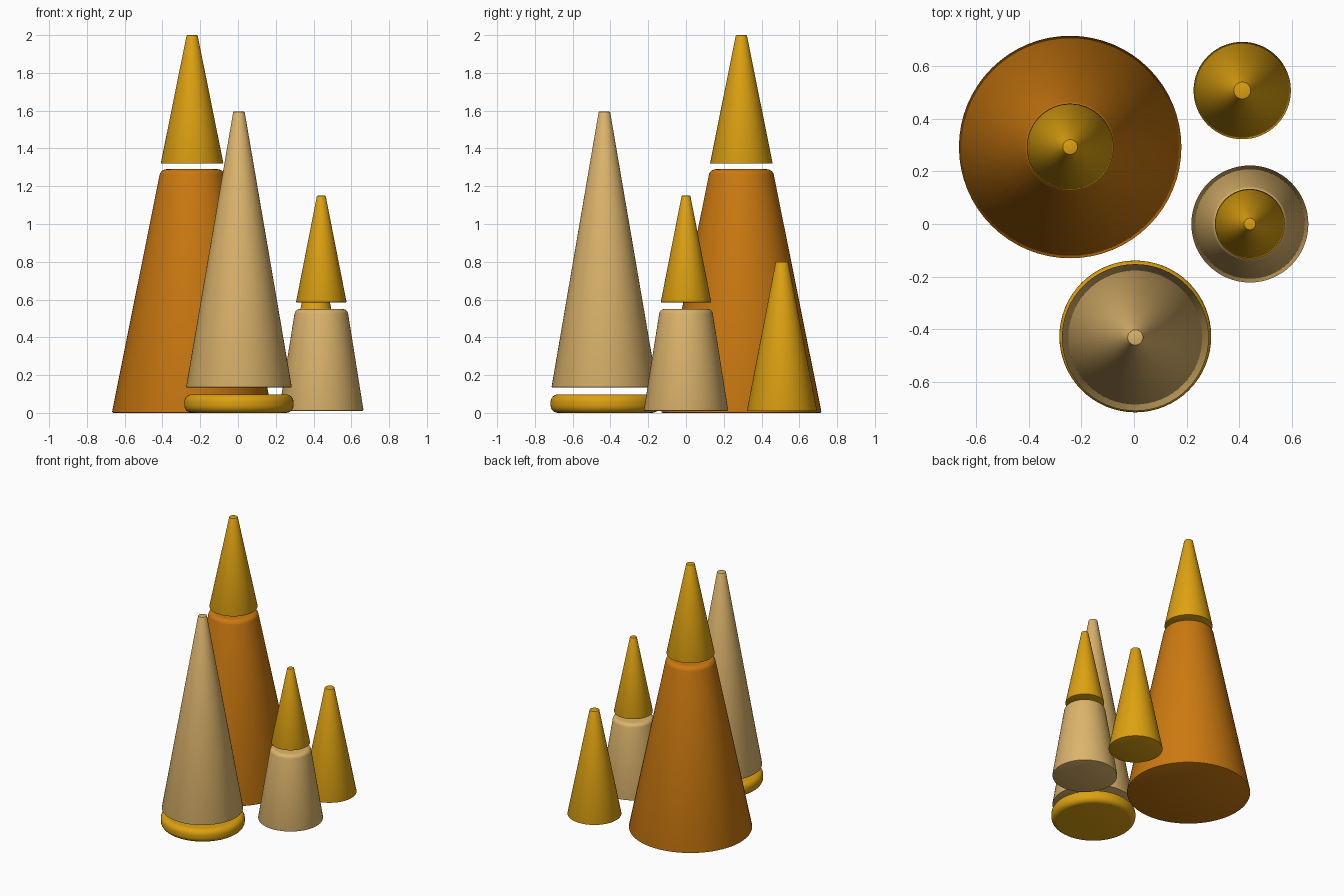
import bpy
import bmesh
import math

if "Cube" in bpy.data.objects:
    bpy.data.objects.remove(bpy.data.objects["Cube"])

SEGMENTS = 64


def material(name, rgb):
    """Flat colour given as 0-255 sRGB, stored linear."""
    m = bpy.data.materials.new(name)
    lin = [((c / 255 + 0.055) / 1.055) ** 2.4 for c in rgb]
    m.diffuse_color = (*lin, 1.0)
    m.use_nodes = True
    m.node_tree.nodes["Principled BSDF"].inputs["Base Color"].default_value = m.diffuse_color
    return m


gold = material("gold", (221, 161, 17))
orange = material("burnt_orange", (203, 121, 16))
tan = material("tan", (220, 180, 108))


def cone(name, mat, x, y, z0, z1, r0, r1, round0=0.004, round1=0.004):
    """Capped truncated cone with rounded bottom and top rims."""
    bm = bmesh.new()
    h = z1 - z0
    bmesh.ops.create_cone(bm, cap_ends=True, segments=SEGMENTS,
                          radius1=r0, radius2=r1, depth=h)
    for sign, size in ((-1, round0), (1, round1)):
        # the rim is where the flat cap meets the side
        rim = [e for e in bm.edges
               if all(abs(v.co.z - sign * h / 2) < 1e-5 for v in e.verts)]
        bmesh.ops.bevel(bm, geom=rim, offset=size, offset_type='OFFSET',
                        segments=6 if size > 0.01 else 2, profile=0.5,
                        affect='EDGES')
    me = bpy.data.meshes.new(name)
    bm.to_mesh(me)
    bm.free()
    me.materials.append(mat)
    ob = bpy.data.objects.new(name, me)
    ob.location = (x, y, (z0 + z1) / 2)
    bpy.context.collection.objects.link(ob)
    bpy.ops.object.select_all(action='DESELECT')
    ob.select_set(True)
    bpy.context.view_layer.objects.active = ob
    bpy.ops.object.shade_smooth_by_angle(angle=math.radians(35))
    return ob


# Tall cone: orange body with a floating gold tip
cone("tall_cone_body", orange, -0.243, 0.293, 0.0, 1.29, 0.425, 0.166, 0.008, 0.03)
cone("tall_cone_tip", gold, -0.243, 0.293, 1.32, 2.0, 0.166, 0.029)

# Front cone: tan body floating over a rounded gold base disc
cone("front_cone_base", gold, 0.005, -0.428, 0.0, 0.098, 0.289, 0.289, 0.04, 0.04)
cone("front_cone_body", tan, 0.005, -0.432, 0.135, 1.595, 0.28, 0.03)

# Small side cone: tan body with a floating gold tip
cone("side_cone_body", tan, 0.441, 0.0, 0.01, 0.55, 0.224, 0.138, 0.008, 0.025)
cone("side_cone_tip", gold, 0.441, 0.0, 0.585, 1.15, 0.134, 0.023)

# Plain gold cone at the back
cone("back_cone", gold, 0.412, 0.508, 0.01, 0.8, 0.186, 0.033)
